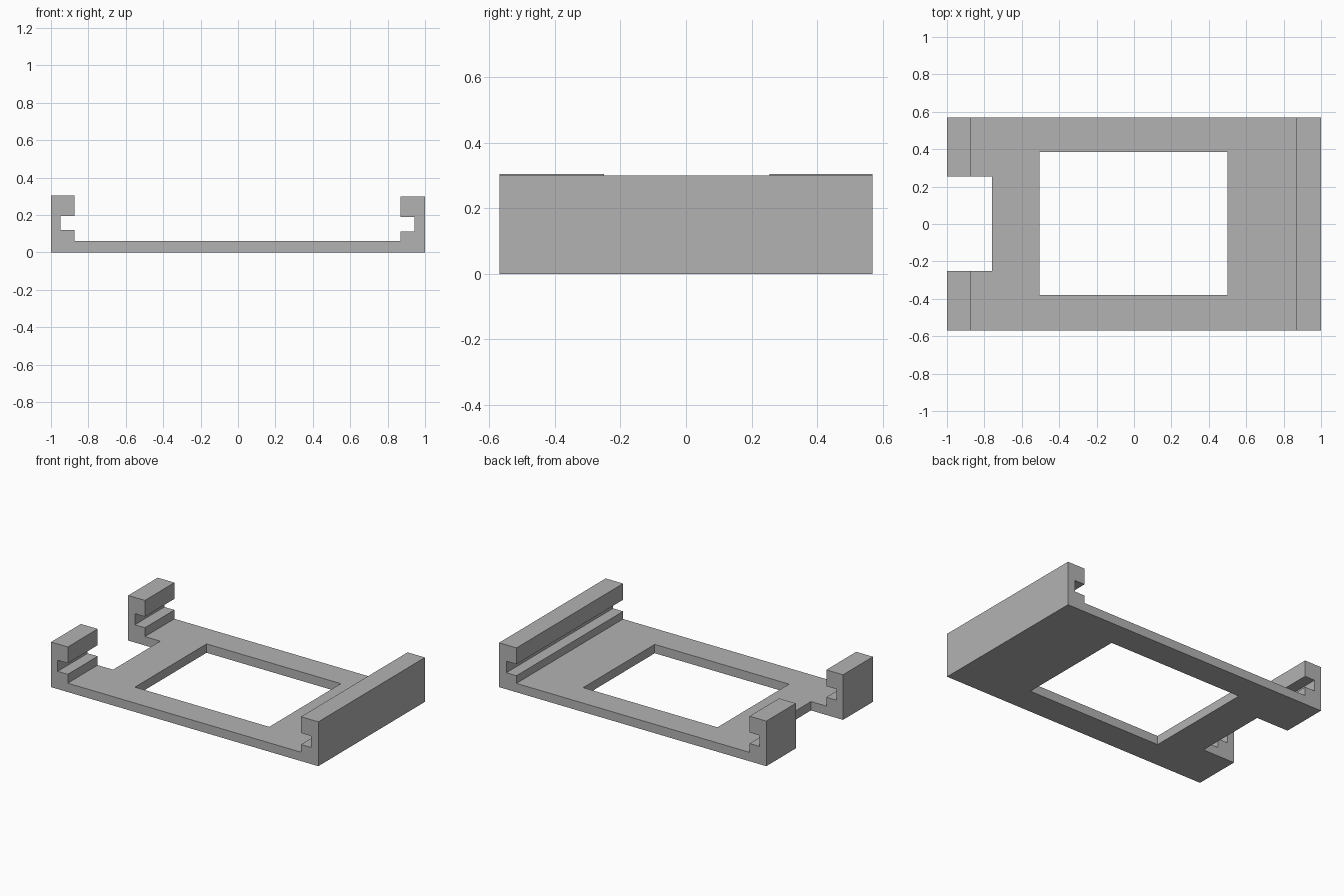
import bpy
import bmesh

default = bpy.data.objects.get("Cube")
if default:
    bpy.data.objects.remove(default, do_unlink=True)

grey = bpy.data.materials.new("plain grey")
grey.use_nodes = True
colour = (0.45, 0.45, 0.45, 1)
grey.diffuse_color = colour
grey.node_tree.nodes["Principled BSDF"].inputs["Base Color"].default_value = colour

HALF_DEPTH = 0.57
PLATE_TOP = 0.06


def extrude_profile(name, points, y0, y1):
    """Extrude a closed x-z outline along y."""
    bm = bmesh.new()
    face = bm.faces.new([bm.verts.new((x, y0, z)) for x, z in points])
    moved = bmesh.ops.extrude_face_region(bm, geom=[face])["geom"]
    verts = [g for g in moved if isinstance(g, bmesh.types.BMVert)]
    bmesh.ops.translate(bm, verts=verts, vec=(0, y1 - y0, 0))
    bmesh.ops.recalc_face_normals(bm, faces=bm.faces)
    mesh = bpy.data.meshes.new(name)
    bm.to_mesh(mesh)
    bm.free()
    mesh.materials.append(grey)
    obj = bpy.data.objects.new(name, mesh)
    bpy.context.collection.objects.link(obj)
    return obj


def cut_box(target, x0, x1, y0, y1):
    """Cut a rectangular opening through the full height."""
    outline = [(x0, -0.1), (x1, -0.1), (x1, 0.5), (x0, 0.5)]
    cutter = extrude_profile("opening_cutter", outline, y0, y1)
    cutter.hide_render = True
    mod = target.modifiers.new("opening", "BOOLEAN")
    mod.operation = "DIFFERENCE"
    mod.solver = "EXACT"
    mod.object = cutter
    bpy.context.view_layer.objects.active = target
    bpy.ops.object.modifier_apply(modifier=mod.name)
    bpy.data.objects.remove(cutter, do_unlink=True)


def rail(side, inner, groove, low, high, top):
    """Grooved rail outline, from the plate up to the outer top corner."""
    return [(side * x, z) for x, z in (
        (inner, PLATE_TOP), (inner, low), (groove, low), (groove, high),
        (inner, high), (inner, top), (1, top), (1, 0))]


# Plate with a grooved rail along each side
right_rail = rail(-1, 0.875, 0.95, 0.12, 0.195, 0.305)
left_rail = rail(1, 0.87, 0.945, 0.112, 0.19, 0.30)
frame = extrude_profile("grooved_frame", right_rail + left_rail[::-1],
                        -HALF_DEPTH, HALF_DEPTH)

# Central window, then the gap that splits the right rail
cut_box(frame, -0.505, 0.50, -0.38, 0.385)
cut_box(frame, -1.2, -0.76, -0.25, 0.255)
